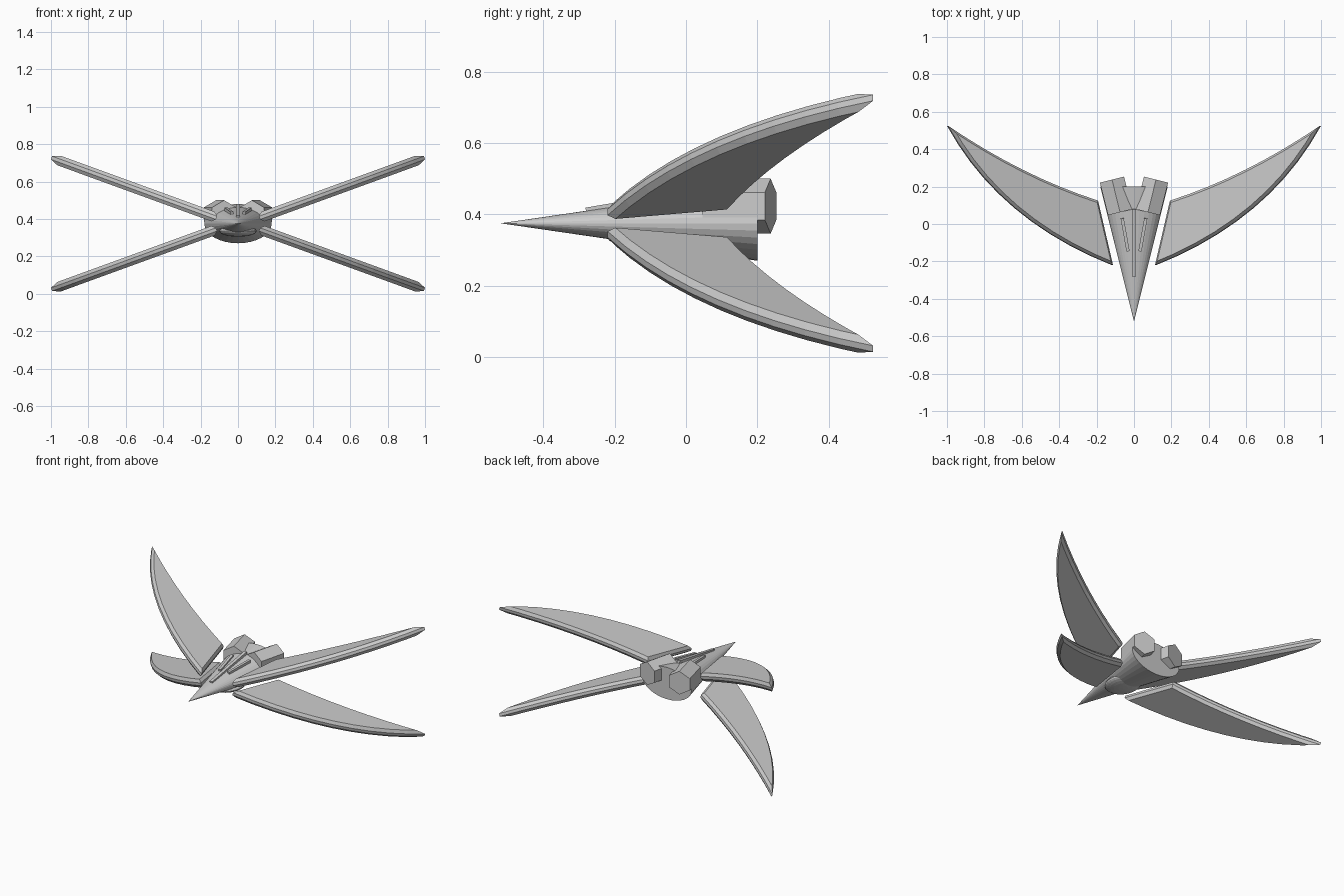
import bpy, bmesh, math
from mathutils import Matrix, Vector

if "Cube" in bpy.data.objects:
    bpy.data.objects.remove(bpy.data.objects["Cube"])

ZC = 0.375  # height of the craft's centre line
T, R, S = Matrix.Translation, Matrix.Rotation, Matrix.Diagonal


def finish(name, bm):
    bmesh.ops.recalc_face_normals(bm, faces=bm.faces)
    me = bpy.data.meshes.new(name)
    bm.to_mesh(me)
    bm.free()
    ob = bpy.data.objects.new(name, me)
    bpy.context.collection.objects.link(ob)
    return ob


def cone(name, sides, r1, r2, depth, matrix):
    bm = bmesh.new()
    bmesh.ops.create_cone(bm, cap_ends=True, segments=sides, radius1=r1,
                          radius2=r2, depth=depth, matrix=matrix)
    bmesh.ops.remove_doubles(bm, verts=bm.verts, dist=1e-5)
    return finish(name, bm)


def bar(name, a, b, width, height):
    # thin box running between two points
    a, b = Vector(a), Vector(b)
    d = b - a
    bm = bmesh.new()
    rot = d.to_track_quat('Y', 'Z').to_matrix().to_4x4()
    bmesh.ops.create_cube(bm, size=1, matrix=T((a + b) / 2) @ rot @
                          S((width, d.length, height, 1)))
    return finish(name, bm)


def bezier(a, c, b, n):
    a, c, b = Vector(a), Vector(c), Vector(b)
    return [a * (1 - t) ** 2 + c * 2 * t * (1 - t) + b * t * t
            for t in (i / n for i in range(n + 1))]


def inset(pts, d):
    # mitred inset of a counter-clockwise outline
    out = []
    for i, p in enumerate(pts):
        e1 = (p - pts[i - 1]).normalized()
        e2 = (pts[(i + 1) % len(pts)] - p).normalized()
        n1, n2 = Vector((-e1.y, e1.x)), Vector((-e2.y, e2.x))
        out.append(p + (n1 + n2) * d / (1 + n1.dot(n2)))
    return out


# Curved blade wing: bevelled slab tilted by the dihedral angle
def wing(name, sx, sz):
    lead = bezier((.115, -.22), (.72, .02), (.997, .525), 10)
    trail = bezier((.997, .525), (.6, .255), (.195, .125), 8)
    outline = lead + trail[1:]
    small = inset(outline, 0.013)
    ang = math.radians(20)
    bm = bmesh.new()
    rings = []
    for pts, t in ((small, -.027), (outline, -.009), (outline, .009), (small, .027)):
        rings.append([bm.verts.new((
            sx * (p.x - t * math.sin(ang)), p.y,
            ZC + sz * (.031 + (p.x - .115) * math.tan(ang) + t * math.cos(ang))))
            for p in pts])
    n = len(outline)
    for a, b in zip(rings, rings[1:]):
        for i in range(n):
            j = (i + 1) % n
            bm.faces.new((a[i], a[j], b[j], b[i]))
    bm.faces.new(rings[0])
    bm.faces.new(rings[-1])
    finish(name, bm)


# Flattened conical hull
cone("hull", 32, 1, 0, .72,
     T((0, -.16, ZC)) @ S((.18, 1, .105, 1)) @ R(math.pi / 2, 4, 'X'))

# Belly bulge under the hull
bm = bmesh.new()
bmesh.ops.create_uvsphere(bm, u_segments=24, v_segments=12, radius=1,
                          matrix=T((0, -.1, .335)) @ S((.1, .12, .03, 1)))
finish("belly_pod", bm)

# Central spine fin
bar("spine_fin", (0, -.28, .407), (0, .08, .468), .02, .024)

for sx, side in ((1, "right"), (-1, "left")):
    # Hexagonal engines following the hull's flare
    cone("engine_" + side, 6, .077, .077, .18,
         T((sx * .096, .15, .423)) @ R(-sx * math.radians(14), 4, 'Z')
         @ R(math.pi / 2, 4, 'X'))
    # Side strakes beside the spine
    bar("strake_" + side, (sx * .032, -.145, .427), (sx * .063, .03, .449), .017, .022)
    for sz, level in ((1, "upper"), (-1, "lower")):
        wing(f"wing_{level}_{side}", sx, sz)
